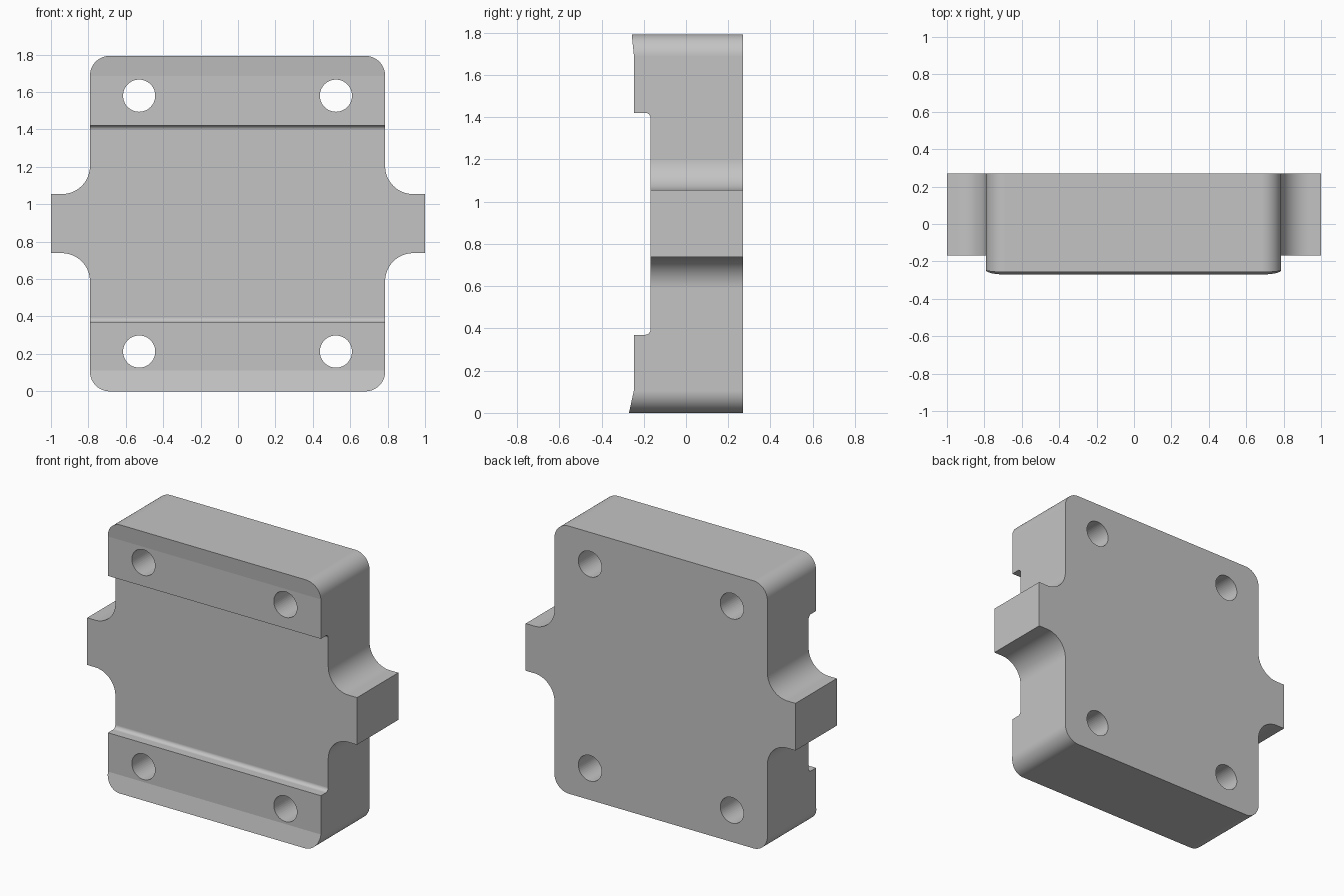
import bpy, bmesh
from math import sin, cos, pi, radians
from mathutils import Vector

if "Cube" in bpy.data.objects:
    bpy.data.objects.remove(bpy.data.objects["Cube"])

HEIGHT, MID = 1.793, 0.8965
BACK, STEPS, SHIFT = 0.269, 24, -0.0025


def arc(cu, cv, r, start, end):
    """Points on an arc, angles in quarter turns."""
    return [(cu + r * cos(a), cv + r * sin(a)) for a in
            (pi / 2 * (start + (end - start) * i / STEPS) for i in range(STEPS + 1))]


def prism(name, points, place, direction):
    """Extrude a closed 2D profile into a solid."""
    bm = bmesh.new()
    face = bm.faces.new([bm.verts.new(place(*p)) for p in points])
    new = bmesh.ops.extrude_face_region(bm, geom=[face])["geom"]
    bmesh.ops.translate(bm, vec=Vector(direction),
                        verts=[v for v in new if isinstance(v, bmesh.types.BMVert)])
    bmesh.ops.recalc_face_normals(bm, faces=bm.faces)
    mesh = bpy.data.meshes.new(name)
    bm.to_mesh(mesh)
    bm.free()
    obj = bpy.data.objects.new(name, mesh)
    bpy.context.collection.objects.link(obj)
    return obj


def combine(target, cutter, operation):
    """Apply a boolean and discard the helper."""
    mod = target.modifiers.new("cut", "BOOLEAN")
    mod.operation, mod.object, mod.solver = operation, cutter, "EXACT"
    bpy.context.view_layer.objects.active = target
    bpy.ops.object.modifier_apply(modifier=mod.name)
    bpy.data.objects.remove(cutter)


# Front outline: rounded block with filleted side tabs, mirrored both ways
HALF, TAB, CORNER, FILLET = 0.789, 0.158, 0.105, 0.15
quarter = [(1, TAB)]
quarter += arc(HALF + FILLET, TAB + FILLET, FILLET, 3, 2)
quarter += arc(HALF - CORNER, MID - CORNER, CORNER, 0, 1)
right = [(u, -v) for u, v in reversed(quarter)] + quarter
outline = right + [(-u, -v) for u, v in right]
outline = [(u if abs(u) == 1 else u + SHIFT, v) for u, v in outline]
block = prism("mounting_block", outline,
              lambda u, v: (u, -0.5, v + MID), (0, BACK + 0.5, 0))

# Side profile: recessed channel with filleted corners and flared lips
LIP, FLOOR, R = -0.246, -0.168, 0.025
LOW, HIGH = 0.37, 1.421
profile = [(0.5, -0.1), (-0.295, -0.1), (-0.27, 0), (LIP, 0.11), (LIP, LOW)]
profile += arc(FLOOR - R, LOW + R, R, -1, 0)
profile += arc(FLOOR - R, HIGH - R, R, 0, 1)
profile += [(LIP, HIGH), (LIP, 1.685), (-0.257, HEIGHT),
            (-0.267, HEIGHT + 0.1), (0.5, HEIGHT + 0.1)]
combine(block, prism("side_profile", profile,
                     lambda u, v: (-1.2, u, v), (2.4, 0, 0)), "INTERSECT")

# Four through holes
for x in (-0.526, 0.526):
    for z in (-0.684, 0.684):
        circle = arc(x + SHIFT, z + MID, 0.086, 0, 2)[:-1] + arc(x + SHIFT, z + MID, 0.086, 2, 4)[:-1]
        combine(block, prism("hole_cutter", circle,
                             lambda u, v: (u, -0.6, v), (0, 1.2, 0)), "DIFFERENCE")

# Single grey finish
grey = bpy.data.materials.new("plain grey")
grey.use_nodes = True
colour = (0.55, 0.55, 0.55, 1)
grey.diffuse_color = colour
grey.node_tree.nodes["Principled BSDF"].inputs["Base Color"].default_value = colour
block.data.materials.clear()
block.data.materials.append(grey)

# Smooth curved walls, crisp flats
bpy.ops.object.select_all(action="DESELECT")
block.select_set(True)
bpy.context.view_layer.objects.active = block
bpy.ops.object.shade_smooth_by_angle(angle=radians(5.5))
weighted = block.modifiers.new("flat_faces", "WEIGHTED_NORMAL")
weighted.keep_sharp = True
